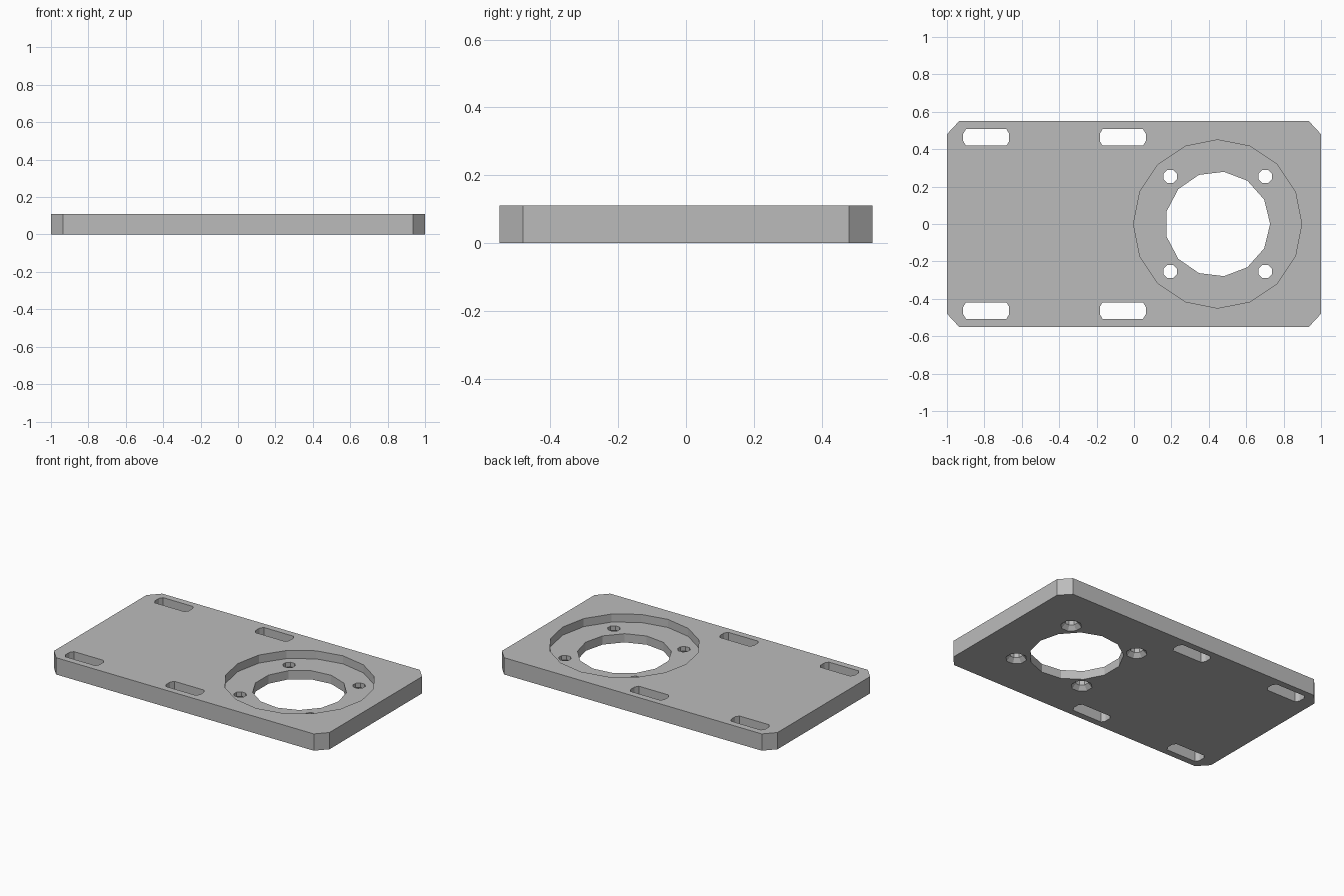
import bpy
import bmesh
from math import cos, sin, tau

if "Cube" in bpy.data.objects:
    bpy.data.objects.remove(bpy.data.objects["Cube"], do_unlink=True)

THICK = 0.11
FLOOR = 0.057      # height of the recess floor
BORE_X = 0.447     # centre of the round opening


def material(name, color):
    mat = bpy.data.materials.new(name)
    mat.use_nodes = True
    mat.diffuse_color = color
    mat.node_tree.nodes["Principled BSDF"].inputs["Base Color"].default_value = color
    return mat


def ring(radius, sides, turn=0.0):
    return [(radius * cos(tau * i / sides + turn), radius * sin(tau * i / sides + turn))
            for i in range(sides)]


def mirrored(quarter):
    """Closed outline from the points of its +x +y quarter, right to left."""
    half = quarter + [(-x, y) for x, y in reversed(quarter)]
    return half + [(-x, -y) for x, y in half]


def prism(name, outline, z0, z1, at=(0, 0), top_scale=1.0):
    """Solid between two heights, optionally tapered towards the top."""
    bm = bmesh.new()
    low = [bm.verts.new((at[0] + x, at[1] + y, z0)) for x, y in outline]
    high = [bm.verts.new((at[0] + x * top_scale, at[1] + y * top_scale, z1))
            for x, y in outline]
    bm.faces.new(low)
    bm.faces.new(high)
    for i in range(len(low)):
        j = (i + 1) % len(low)
        bm.faces.new((low[i], low[j], high[j], high[i]))
    bmesh.ops.recalc_face_normals(bm, faces=bm.faces)
    mesh = bpy.data.meshes.new(name)
    bm.to_mesh(mesh)
    bm.free()
    obj = bpy.data.objects.new(name, mesh)
    bpy.context.collection.objects.link(obj)
    return obj


def cut(target, cutter):
    """Subtract the cutter and discard it."""
    cutter.hide_render = True
    mod = target.modifiers.new("cut", "BOOLEAN")
    mod.operation = "DIFFERENCE"
    mod.solver = "EXACT"
    mod.object = cutter
    bpy.context.view_layer.objects.active = target
    bpy.ops.object.modifier_apply(modifier=mod.name)
    bpy.data.objects.remove(cutter, do_unlink=True)


# Plate with chamfered corners
plate = prism("mounting_plate", mirrored([(1, 0.48), (0.935, 0.55)]), 0, THICK)
plate.data.materials.append(material("plain grey", (0.5, 0.5, 0.5, 1)))

# Round recess and the opening through its floor
cut(plate, prism("recess_cutter", ring(0.45, 16), FLOOR, 0.2, (BORE_X, 0)))
cut(plate, prism("bore_cutter", ring(0.281, 13), -0.1, 0.2, (BORE_X, 0)))

# Screw holes, countersunk from below
for sx in (-1, 1):
    for sy in (-1, 1):
        spot = (BORE_X + sx * 0.254, sy * 0.254)
        cut(plate, prism("screw_cutter", ring(0.039, 8, tau / 16), -0.1, 0.2, spot))
        cut(plate, prism("countersink_cutter", ring(0.082, 8, tau / 16), -0.02, 0.03,
                         spot, top_scale=0.45))

# Adjustment slots
slot = mirrored([(0.123, 0.02), (0.108, 0.044)])
for x in (-0.79, -0.06):
    for y in (-0.463, 0.463):
        cut(plate, prism("slot_cutter", slot, -0.1, 0.2, (x, y)))

# One flat colour throughout
for face in plate.data.polygons:
    face.material_index = 0
    face.use_smooth = False
